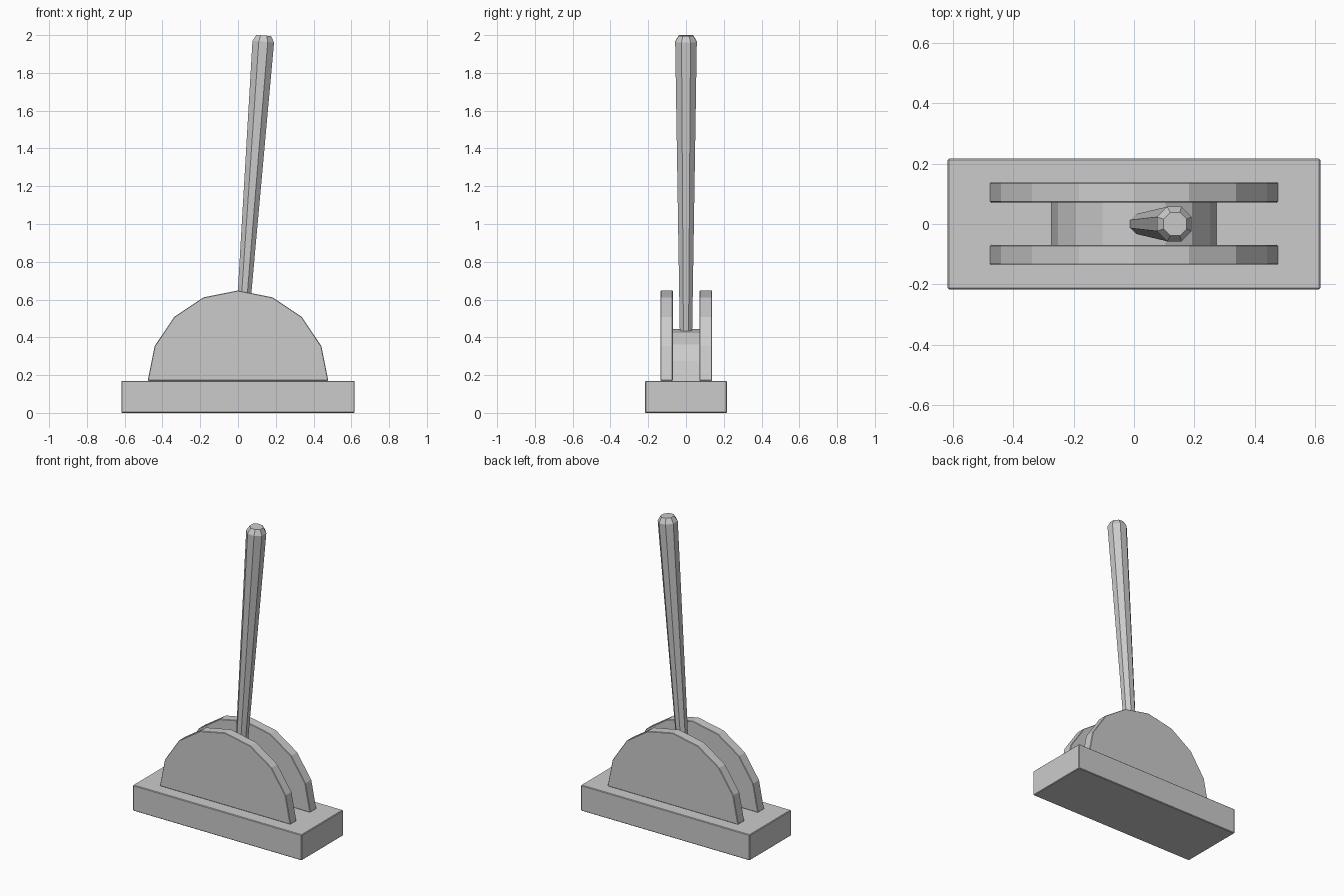
import bpy, bmesh, math
from mathutils import Matrix, Vector

cube = bpy.data.objects.get("Cube")
if cube:
    bpy.data.objects.remove(cube, do_unlink=True)

BASE_TOP = 0.17

# One plain grey for the whole lever
grey = bpy.data.materials.new("plain_grey")
grey.use_nodes = True
GREY = (0.6, 0.6, 0.6, 1.0)
grey.diffuse_color = GREY
grey.node_tree.nodes["Principled BSDF"].inputs["Base Color"].default_value = GREY


def finish(name, bm, bevel=0.0):
    """Turn a bmesh into a flat-shaded object."""
    bmesh.ops.recalc_face_normals(bm, faces=bm.faces)
    mesh = bpy.data.meshes.new(name)
    bm.to_mesh(mesh)
    bm.free()
    obj = bpy.data.objects.new(name, mesh)
    bpy.context.collection.objects.link(obj)
    mesh.materials.append(grey)
    if bevel:
        mod = obj.modifiers.new("edge_bevel", "BEVEL")
        mod.width = bevel
        mod.segments = 1
        mod.limit_method = 'ANGLE'
        mod.angle_limit = math.radians(50)
    return obj


def half_disc(name, radius, y0, y1, bevel=0.0):
    """Upright half disc resting on the base, extruded along y."""
    bm = bmesh.new()
    verts = []
    for i in range(9):
        a = math.pi * i / 8
        verts.append(bm.verts.new((radius * math.cos(a), y0,
                                   BASE_TOP + radius * math.sin(a))))
    face = bm.faces.new(verts)
    out = bmesh.ops.extrude_face_region(bm, geom=[face])
    moved = [g for g in out["geom"] if isinstance(g, bmesh.types.BMVert)]
    bmesh.ops.translate(bm, verts=moved, vec=(0, y1 - y0, 0))
    return finish(name, bm, bevel)


# Base block
bm = bmesh.new()
bmesh.ops.create_cube(bm, size=1.0, matrix=Matrix.Translation((0, 0, BASE_TOP / 2))
                      @ Matrix.Diagonal((1.236, 0.434, BASE_TOP, 1)))
finish("base", bm, 0.004)

# Two guard plates with a smaller drum between them
half_disc("front_plate", 0.478, -0.135, -0.07, 0.003)
half_disc("back_plate", 0.478, 0.072, 0.138, 0.003)
half_disc("drum", 0.273, -0.071, 0.073)

# Tapered eight-sided handle: rings of (distance along shaft, radius)
bm = bmesh.new()
rings = []
for dist, radius in [(0.0, 0.031), (1.80, 0.062), (1.833, 0.042)]:
    ring = []
    for i in range(8):
        a = math.radians(22.5 + 45 * i)
        ring.append(bm.verts.new((radius * math.cos(a), radius * math.sin(a), dist)))
    rings.append(ring)
for low, high in zip(rings, rings[1:]):
    for i in range(8):
        j = (i + 1) % 8
        bm.faces.new((low[i], low[j], high[j], high[i]))
bm.faces.new(rings[0])
bm.faces.new(rings[-1])
handle = finish("handle", bm)
handle.location = Vector((0, 0, BASE_TOP))
handle.rotation_euler.y = math.atan(0.0745)
